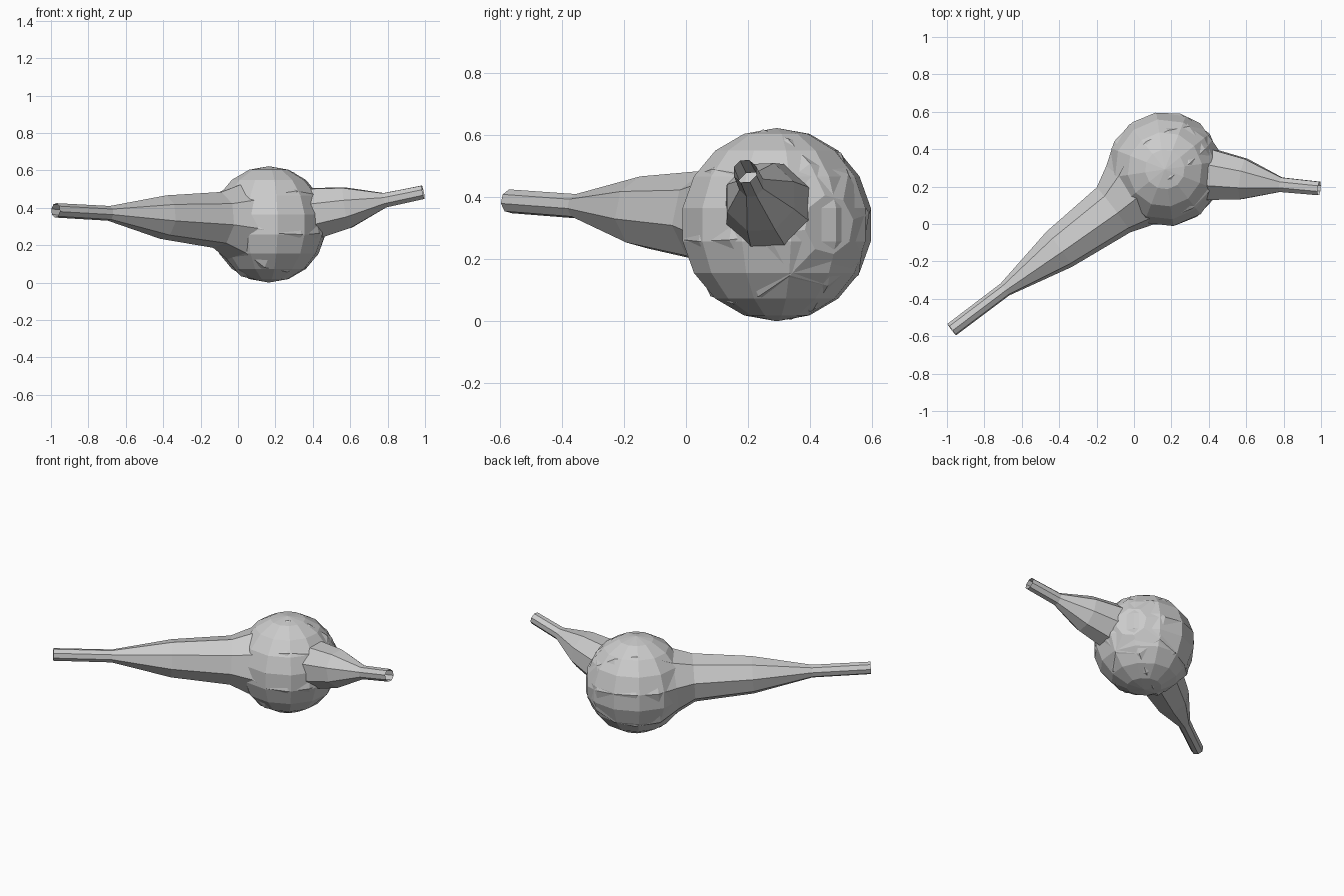
import bpy, bmesh, math
from mathutils import Vector, Matrix

if "Cube" in bpy.data.objects:
    bpy.data.objects.remove(bpy.data.objects["Cube"])

UP = Vector((0, 0, 1))

def finish(bm, name):
    bmesh.ops.recalc_face_normals(bm, faces=bm.faces)
    me = bpy.data.meshes.new(name)
    bm.to_mesh(me)
    bm.free()
    ob = bpy.data.objects.new(name, me)
    bpy.context.collection.objects.link(ob)
    return ob

def tube(name, path, phase, sides=8, close_end=False):
    """Open faceted tube through (x, y, z, radius) stations."""
    bm = bmesh.new()
    pts = [Vector(p[:3]) for p in path]
    rings = []
    for i, p in enumerate(path):
        d = (pts[min(i + 1, len(pts) - 1)] - pts[max(i - 1, 0)]).normalized()
        side = d.cross(UP).normalized()
        up = side.cross(d)
        angles = [math.radians(phase) + math.tau * k / sides for k in range(sides)]
        rings.append([bm.verts.new(pts[i] + p[3] * (math.cos(a) * side + math.sin(a) * up))
                      for a in angles])
    for a, b in zip(rings, rings[1:]):
        for k in range(sides):
            j = (k + 1) % sides
            bm.faces.new((a[k], a[j], b[j], b[k]))
    if close_end:
        bm.faces.new(rings[-1])
    return finish(bm, name)

C = Vector((0.165, 0.292, 0.311))   # body centre
R = 0.311

# long process, swelling into the body and closing in a dome inside it
axis = Vector((0.82, 0.57, 0)).normalized()
long_path = [(-0.975, -0.565, 0.386, 0.039), (-0.69, -0.35, 0.37, 0.04),
             (-0.40, -0.135, 0.35, 0.118), (-0.11, 0.075, 0.335, 0.152),
             (-0.02, 0.155, 0.325, 0.205)]
for deg in (-25, 0, 25, 50, 72):
    t = math.radians(deg)
    p = C + axis * R * math.sin(t)
    long_path.append((*p, R * math.cos(t)))
tube("long_process", long_path, 35, close_end=True)

# short process
tube("short_process", [(0.25, 0.29, 0.33, 0.16), (0.42, 0.262, 0.372, 0.145),
                       (0.585, 0.24, 0.40, 0.118), (0.785, 0.21, 0.44, 0.042),
                       (0.99, 0.19, 0.483, 0.039)], 20)

# round cell body
bm = bmesh.new()
bmesh.ops.create_uvsphere(bm, u_segments=12, v_segments=9, radius=R,
                          matrix=Matrix.Translation(C) @ Matrix.Rotation(0.15, 4, 'Z'))
finish(bm, "body")
